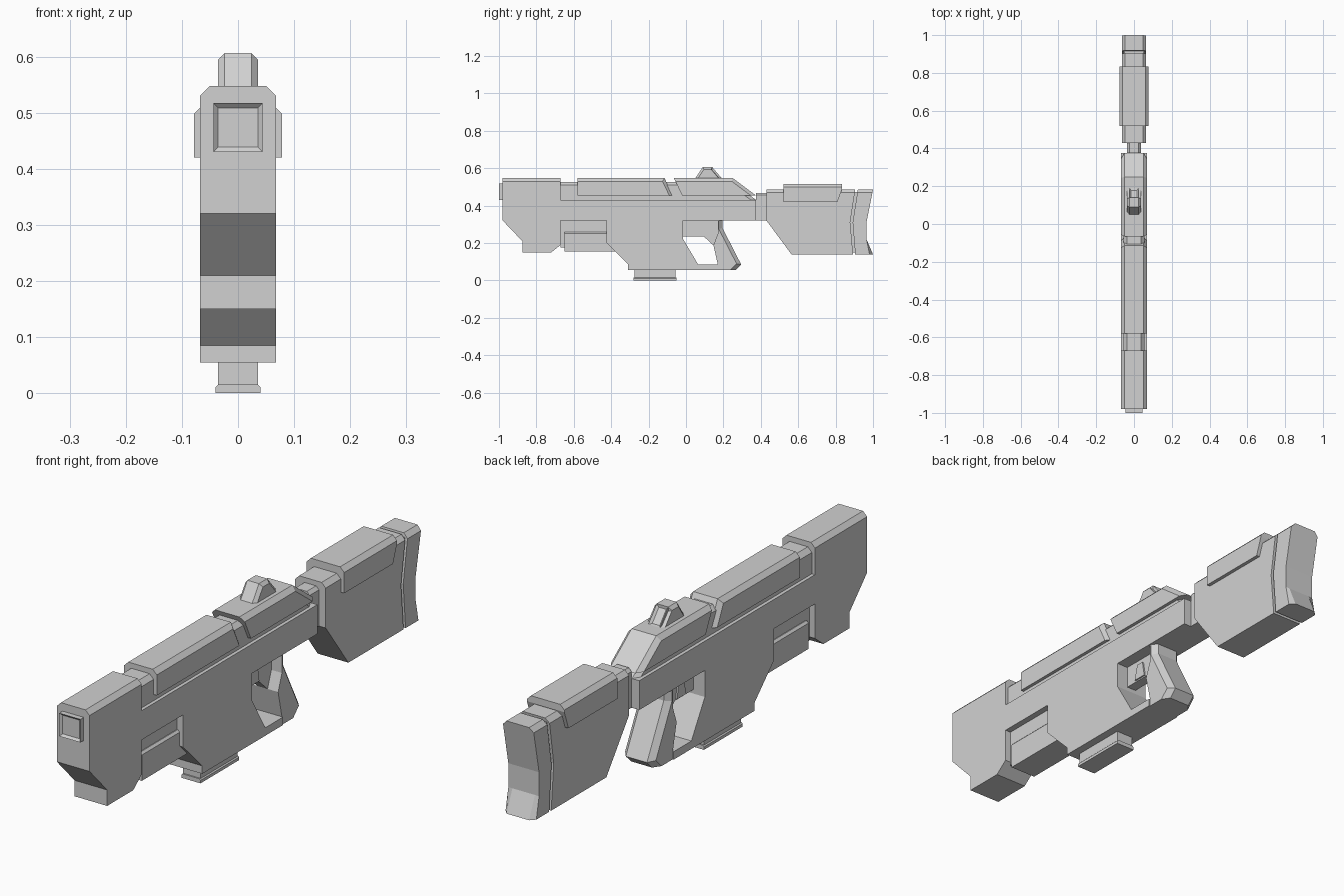
import bpy, bmesh

cube = bpy.data.objects.get("Cube")
if cube:
    bpy.data.objects.remove(cube, do_unlink=True)

grey = bpy.data.materials.new("plain grey")
grey.use_nodes = True
colour = (.64, .64, .64, 1)
grey.diffuse_color = colour
grey.node_tree.nodes["Principled BSDF"].inputs["Base Color"].default_value = colour


def faces_up(normal):
    return normal.z > .3


def faces_back(normal):
    return normal.y > .3


def faces_front(normal):
    return normal.y < -.9


def prism(name, half_width, profile, chamfer=0, chamfer_rule=faces_up, panel_rule=None):
    """Extrude a (y, z) side profile across x. Chamfer the side edges of the
    faces picked by one rule and sink panels into those picked by another."""
    bm = bmesh.new()
    side = bm.faces.new([bm.verts.new((-half_width, y, z)) for y, z in profile])
    extruded = bmesh.ops.extrude_face_region(bm, geom=[side])
    for item in extruded["geom"]:
        if isinstance(item, bmesh.types.BMVert):
            item.co.x = half_width
    bmesh.ops.recalc_face_normals(bm, faces=bm.faces)
    bm.normal_update()
    if chamfer:
        edges = [edge for edge in bm.edges
                 if edge.verts[0].co.x == edge.verts[1].co.x
                 and any(chamfer_rule(face.normal) for face in edge.link_faces)]
        bmesh.ops.bevel(bm, geom=edges, offset=chamfer, segments=1,
                        affect='EDGES', clamp_overlap=True)
        bm.normal_update()
    if panel_rule:
        panels = [face for face in bm.faces if panel_rule(face.normal)]
        bmesh.ops.inset_individual(bm, faces=panels, thickness=.012, depth=-.008)
    mesh = bpy.data.meshes.new(name)
    bm.to_mesh(mesh)
    bm.free()
    mesh.materials.append(grey)
    part = bpy.data.objects.new(name, mesh)
    bpy.context.collection.objects.link(part)


def block(front, back, bottom, top, front_lean=0, back_lean=0):
    """Side profile of a block whose upper corners may lean inward."""
    return [(front, bottom), (back, bottom),
            (back - back_lean, top), (front + front_lean, top)]


# Shared widths, heights and lengthwise stations
body, core, narrow = .068, .055, .036
edge_cut = .017
deck, seam, ledge, sill = .547, .453, .43, .32
pump_floor, guard_floor, base = .155, .085, .055
nose, joint, recess_end, guard_start, tail = -.98, -.67, -.425, -.015, .375
stock_top, stock_floor, stock_start, pad_start = .487, .138, .43, .905

# Front block with muzzle
toe, heel = -.875, -.72
prism("front_block", body,
      [(nose, deck), (joint, deck), (joint, .19), (heel, .15),
       (toe, .15), (toe, .21), (nose, sill)], edge_cut)
prism("muzzle", .044, block(-1, nose, ledge, .517), panel_rule=faces_front)

# Receiver, with the front and floor of the trigger opening
slope = -.31
grip_front = .17
prism("receiver", body,
      [(joint, ledge), (tail, ledge), (tail, sill), (guard_start, sill),
       (guard_start, .22), (.065, guard_floor), (grip_front, guard_floor),
       (grip_front, base), (slope, base), (slope, guard_floor),
       (recess_end, .2), (recess_end, sill), (joint, sill)])

# Upper core and its two covers
prism("upper_core", core,
      block(joint, tail, ledge, deck - .02, back_lean=.13), edge_cut)
prism("front_cover", body,
      [(-.58, deck), (-.115, deck), (-.07, seam), (-.58, seam)], edge_cut)
prism("rear_cover", body,
      block(-.02, tail, seam, deck, front_lean=-.045, back_lean=.125), edge_cut)

# Rear sight
prism("sight", narrow,
      block(.05, .19, deck, .606, front_lean=.04, back_lean=.05), .012,
      panel_rule=faces_back)

# Fore grip in the front recess
prism("fore_grip", core, block(-.65, -.37, pump_floor, .26), .008)
prism("fore_grip_core", .044, block(joint, recess_end, pump_floor + .02, sill))

# Magazine and its base plate
prism("magazine", narrow, block(-.275, -.055, 0, base))
prism("magazine_base", .04, block(-.28, -.05, 0, .016), .005)

# Grip and trigger
grip_waist = (.147, .187)
prism("grip", body - .004,
      [(grip_front, sill), (grip_front, .25), grip_waist, (grip_front, guard_floor),
       (grip_front, base), (.265, base), (.295, guard_floor), (.195, .28), (.195, sill)],
      .02, chamfer_rule=faces_back)
prism("trigger_housing", .02,
      [(guard_start, sill), (guard_start, .235), (.095, .235),
       grip_waist, (grip_front, .25), (grip_front, sill)])
prism("trigger", .026, block(.035, .09, .24, .3, front_lean=.015, back_lean=.01))

# Stock and the cover over it
stock_half = body - .004
prism("stock_link", narrow, block(tail, stock_start, sill, .468), .012)
prism("stock", stock_half,
      [(stock_start, stock_top), (pad_start, stock_top), (pad_start - .027, .31),
       (pad_start - .012, stock_floor), (.565, stock_floor), (stock_start, sill)],
      edge_cut)
prism("cheek_cover", .078,
      [(.52, .515), (.835, .515), (.835, .49), (.81, .42), (.52, .42)], edge_cut)

# Butt pad behind a narrow slanted groove
groove = .014
prism("butt_core", core - .002, block(.86, .93, stock_floor + .01, stock_top - .015))
prism("butt_pad", stock_half,
      [(pad_start + groove, stock_top), (1, stock_top), (.965, .31), (.965, .22),
       (1, stock_floor), (pad_start, stock_floor), (pad_start - groove, .31)],
      edge_cut)
